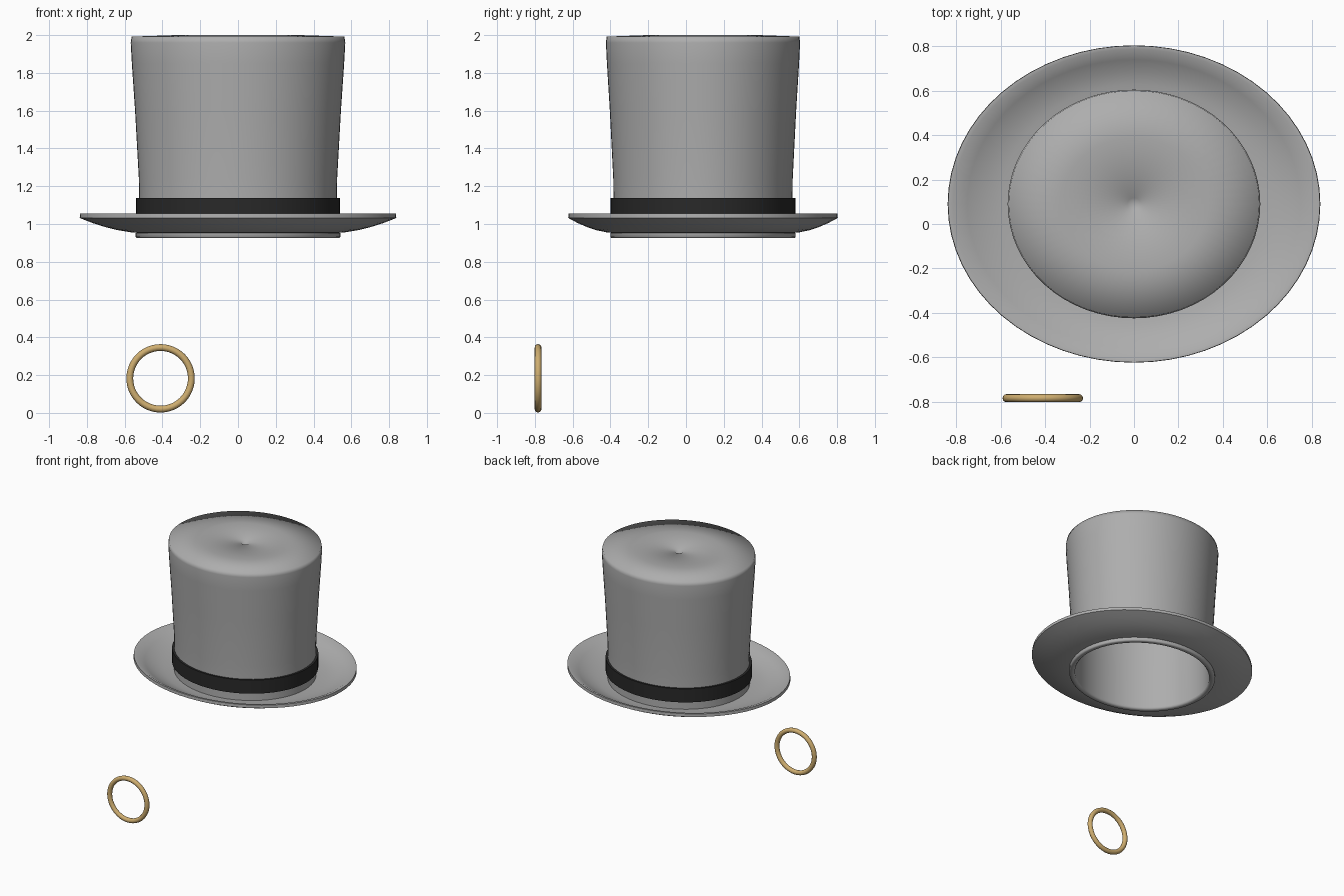
import bpy, bmesh, math

if "Cube" in bpy.data.objects:
    bpy.data.objects.remove(bpy.data.objects["Cube"])

SEG = 64
HAT_Y = 0.09


def material(name, rgb):
    m = bpy.data.materials.new(name)
    m.diffuse_color = (*rgb, 1)
    m.use_nodes = True
    m.node_tree.nodes["Principled BSDF"].inputs["Base Color"].default_value = m.diffuse_color
    return m


felt = material("grey felt", (0.42, 0.42, 0.42))
ribbon = material("black ribbon", (0.022, 0.022, 0.022))
gold = material("gold", (0.62, 0.42, 0.16))


def depth(r):
    """Front-to-back radius of the oval that is r wide from the middle."""
    return 0.905 * r if r < 0.57 else 0.516 + 0.737 * (r - 0.57)


def lathe(name, profile, mat, closed=False, sharp=None):
    """Sweep (radius, z) points, listed from outside bottom upward, round an oval."""
    bm = bmesh.new()
    rings = []
    for r, z in profile:
        if r == 0:
            rings.append([bm.verts.new((0, 0, z))] * SEG)
            continue
        angles = [2 * math.pi * i / SEG for i in range(SEG)]
        rings.append([bm.verts.new((r * math.cos(a), depth(r) * math.sin(a), z)) for a in angles])
    pairs = list(zip(rings, rings[1:]))
    if closed:
        pairs.append((rings[-1], rings[0]))
    for a, b in pairs:
        for i in range(SEG):
            j = (i + 1) % SEG
            quad = list(dict.fromkeys((a[i], a[j], b[j], b[i])))
            bm.faces.new(quad).smooth = True
    mesh = bpy.data.meshes.new(name)
    bm.to_mesh(mesh)
    bm.free()
    mesh.materials.append(mat)
    ob = bpy.data.objects.new(name, mesh)
    bpy.context.collection.objects.link(ob)
    ob.location.y = HAT_Y
    if sharp:
        bpy.ops.object.select_all(action='DESELECT')
        ob.select_set(True)
        bpy.context.view_layer.objects.active = ob
        bpy.ops.object.shade_smooth_by_angle(angle=math.radians(sharp))
    return ob


# Flared crown with a softly rounded rim and a small dimple in the top
lathe("crown", [(0.525, 0.95), (0.523, 1.1), (0.525, 1.24), (0.545, 1.6), (0.562, 1.85),
                (0.568, 1.96), (0.563, 1.992), (0.33, 2.0), (0.03, 1.985), (0, 1.955)], felt)

# Inner lining, facing into the hollow
lathe("lining", [(0, 1.93), (0.03, 1.95), (0.33, 1.965), (0.53, 1.955), (0.54, 1.92),
                 (0.515, 1.6), (0.5, 1.24), (0.5, 0.94)], felt)

# Dished brim with an upturned lip
lathe("brim", [(0.51, 0.952), (0.56, 0.955), (0.64, 0.968), (0.70, 0.983), (0.77, 1.005),
               (0.838, 1.032), (0.836, 1.055), (0.815, 1.055), (0.75, 1.022), (0.68, 0.994),
               (0.60, 0.975), (0.51, 0.968)], felt, closed=True, sharp=50)

# Rolled edge round the opening
lathe("opening_rim", [(0.50, 0.935), (0.51, 0.925), (0.535, 0.925), (0.542, 0.932),
                      (0.542, 0.952), (0.50, 0.956)], felt, closed=True, sharp=50)

# Ribbon band
lathe("band", [(0.522, 1.03), (0.54, 1.03), (0.54, 1.137), (0.522, 1.137)],
      ribbon, closed=True, sharp=40)

# Loose upright ring
bpy.ops.mesh.primitive_torus_add(major_radius=0.163, minor_radius=0.018, major_segments=48,
                                 minor_segments=12, location=(-0.41, -0.783, 0.183),
                                 rotation=(math.pi / 2, 0, 0))
ring = bpy.context.object
ring.name = "gold_ring"
ring.data.materials.append(gold)
bpy.ops.object.shade_smooth()
